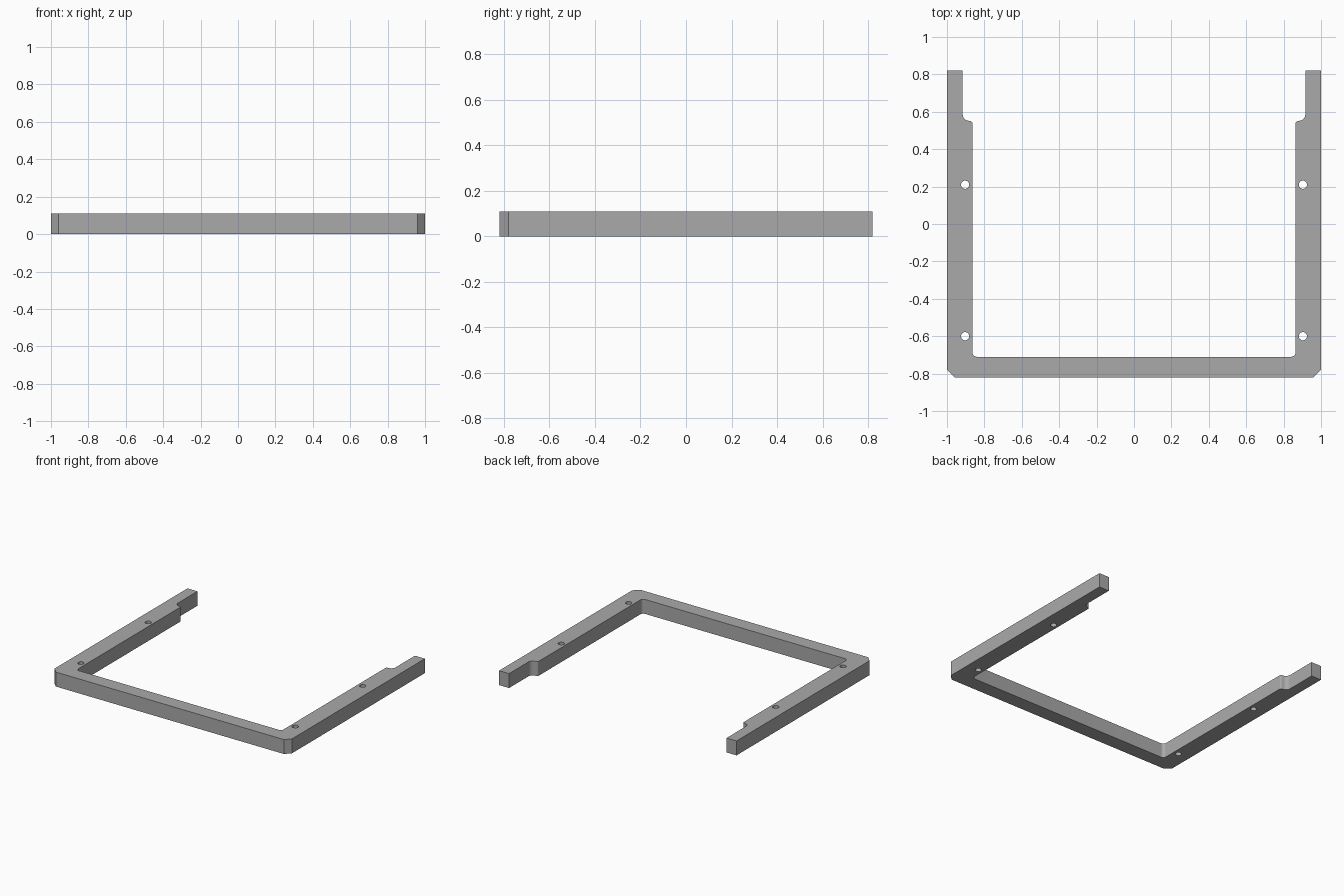
import bpy, bmesh, math
from mathutils import Vector

cube = bpy.data.objects.get("Cube")
if cube:
    bpy.data.objects.remove(cube, do_unlink=True)

HEIGHT = 0.11
HOLE_RADIUS = 0.022

# Right half of the outline: x, y, fillet radius
half = [
    (0.96, -0.82, 0), (1.0, -0.78, 0), (1.0, 0.82, 0), (0.916, 0.82, 0),
    (0.916, 0.558, 0.034), (0.864, 0.548, 0.012), (0.864, -0.71, 0.024),
]
corners = half + [(-x, y, r) for x, y, r in reversed(half)]


def rounded(points, steps=6):
    """Return the outline with each corner rounded by its radius."""
    result = []
    for i, (x, y, r) in enumerate(points):
        p = Vector((x, y))
        if r == 0:
            result.append(p)
            continue
        a = (Vector(points[i - 1][:2]) - p).normalized()
        b = (Vector(points[(i + 1) % len(points)][:2]) - p).normalized()
        angle = a.angle(b)
        centre = p + (a + b).normalized() * r / math.sin(angle / 2)
        start = p + a * r / math.tan(angle / 2) - centre
        end = p + b * r / math.tan(angle / 2) - centre
        for s in range(steps + 1):
            t = s / steps
            result.append(centre + (start * (1 - t) + end * t).normalized() * r)
    return result


def make_object(name, bm):
    bmesh.ops.recalc_face_normals(bm, faces=bm.faces)
    mesh = bpy.data.meshes.new(name)
    bm.to_mesh(mesh)
    bm.free()
    obj = bpy.data.objects.new(name, mesh)
    bpy.context.collection.objects.link(obj)
    return obj


# U-shaped frame
bm = bmesh.new()
base = bm.faces.new([bm.verts.new((p.x, p.y, 0)) for p in rounded(corners)])
top = bmesh.ops.extrude_face_region(bm, geom=[base], use_keep_orig=True)
bmesh.ops.translate(bm, vec=(0, 0, HEIGHT),
                    verts=[v for v in top["geom"] if isinstance(v, bmesh.types.BMVert)])
frame = make_object("u_frame", bm)

# Screw holes through both arms
bm = bmesh.new()
for x in (-0.903, 0.903):
    for y in (-0.6, 0.21):
        hole = bmesh.ops.create_cone(bm, cap_ends=True, segments=32, radius1=HOLE_RADIUS,
                                     radius2=HOLE_RADIUS, depth=HEIGHT * 2)
        bmesh.ops.translate(bm, verts=hole["verts"], vec=(x, y, HEIGHT / 2))
cutter = make_object("hole_cutter", bm)
cutter.hide_render = True

# Grey material
grey = bpy.data.materials.new("grey")
grey.use_nodes = True
colour = (0.4, 0.4, 0.4, 1)
grey.diffuse_color = colour
grey.node_tree.nodes["Principled BSDF"].inputs["Base Color"].default_value = colour
frame.data.materials.append(grey)
cutter.data.materials.append(grey)

# Cut the holes, then drop the cutter
cut = frame.modifiers.new("holes", "BOOLEAN")
cut.operation = "DIFFERENCE"
cut.solver = "EXACT"
cut.object = cutter
bpy.ops.object.select_all(action="DESELECT")
frame.select_set(True)
bpy.context.view_layer.objects.active = frame
bpy.ops.object.modifier_apply(modifier=cut.name)
bpy.data.objects.remove(cutter, do_unlink=True)
bpy.ops.object.shade_smooth_by_angle(angle=math.radians(30))
